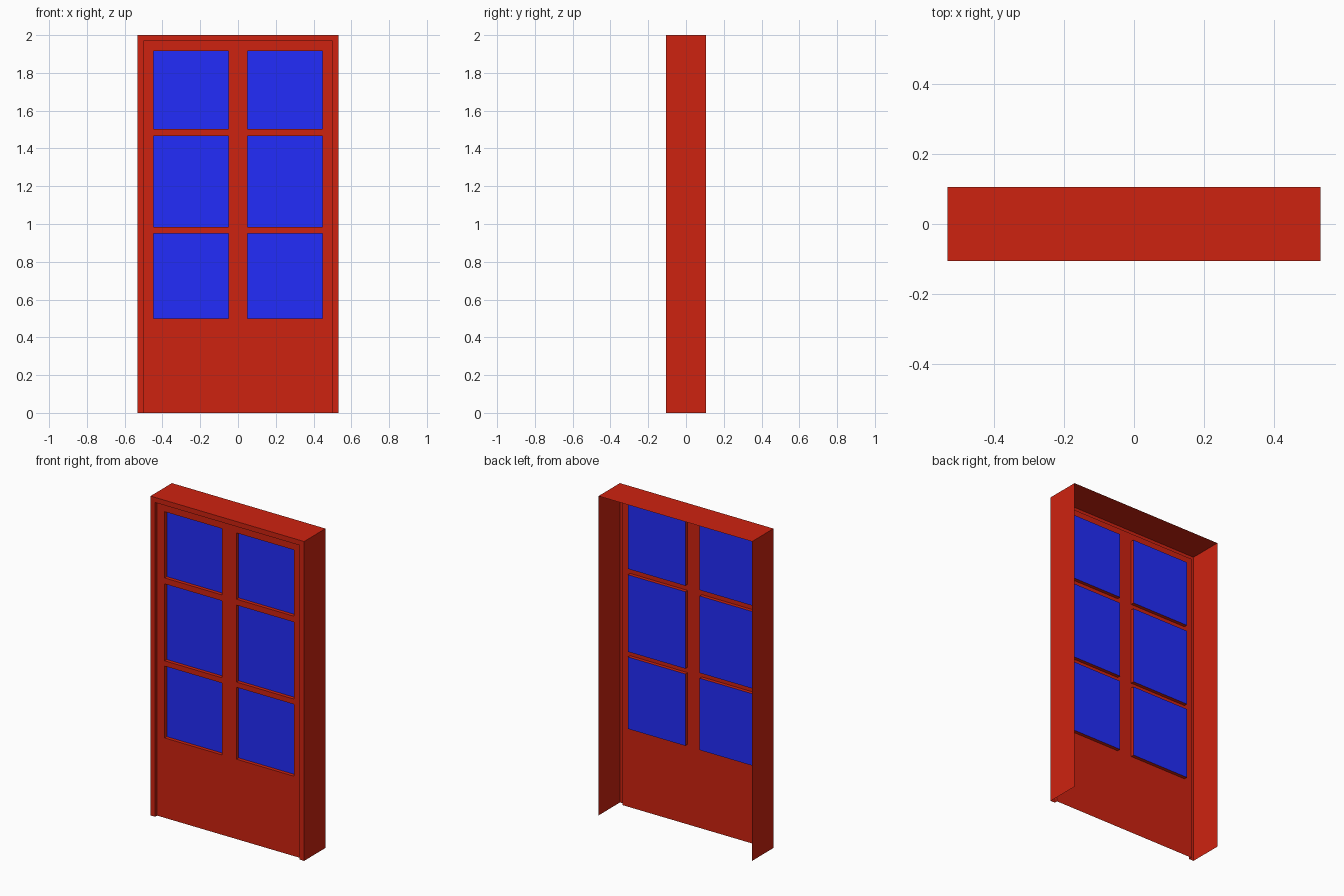
import bpy, bmesh

if "Cube" in bpy.data.objects:
    bpy.data.objects.remove(bpy.data.objects["Cube"])

W, H, D = 0.532, 2.0, 0.106        # frame half width, height, half depth
LIP, STEP, RECESS = 0.032, 0.02, 0.022
DOOR_Y = -D + STEP
PANE_Y = DOOR_Y + RECESS
COLS = [(-0.448, -0.05), (0.05, 0.448)]
ROWS = [(0.50, 0.95), (0.983, 1.465), (1.502, 1.917)]


def material(name, rgb):
    m = bpy.data.materials.new(name)
    m.diffuse_color = (*rgb, 1)
    m.use_nodes = True
    m.node_tree.nodes["Principled BSDF"].inputs["Base Color"].default_value = m.diffuse_color
    return m


def add_object(name, bm, mat):
    me = bpy.data.meshes.new(name)
    bm.to_mesh(me)
    bm.free()
    me.materials.append(mat)
    ob = bpy.data.objects.new(name, me)
    bpy.context.collection.objects.link(ob)
    return ob


red = material("red_paint", (0.617, 0.0162, 0.0052))
blue = material("blue_glass", (0.0162, 0.0248, 0.96))

# Frame: thin-walled profile (inset, y) swept up, across and down
profile = [(0, D), (0, -D), (LIP, -D), (LIP, DOOR_Y)]
bm = bmesh.new()
rings = []
for i, y in profile:
    rings.append([bm.verts.new(p) for p in (
        (-W + i, y, 0), (-W + i, y, H - i), (W - i, y, H - i), (W - i, y, 0))])
for a, b in zip(rings, rings[1:]):
    for k in range(3):
        bm.faces.new((a[k], b[k], b[k + 1], a[k + 1]))
bm.normal_update()
# outer wall of the left jamb must face -x
if bm.faces[:][0].normal.x > 0:
    bmesh.ops.reverse_faces(bm, faces=bm.faces[:])
add_object("door_frame", bm, red)

# Door leaf: sheet with six window openings pushed inward
xs = [-W + LIP] + [x for c in COLS for x in c] + [W - LIP]
zs = [0] + [z for r in ROWS for z in r] + [H - LIP]
bm = bmesh.new()
grid = [[bm.verts.new((x, DOOR_Y, z)) for x in xs] for z in zs]
openings = []
for j in range(len(zs) - 1):
    for i in range(len(xs) - 1):
        f = bm.faces.new((grid[j][i], grid[j][i + 1],
                          grid[j + 1][i + 1], grid[j + 1][i]))
        if i % 2 and j % 2:
            openings.append(f)
caps = bmesh.ops.extrude_discrete_faces(bm, faces=openings)["faces"]
for f in caps:
    bmesh.ops.translate(bm, verts=f.verts[:], vec=(0, RECESS, 0))
bmesh.ops.delete(bm, geom=caps, context='FACES_ONLY')
add_object("door_leaf", bm, red)

# Window panes closing the recesses
for x0, x1 in COLS:
    for z0, z1 in ROWS:
        bm = bmesh.new()
        bm.faces.new([bm.verts.new((x, PANE_Y, z)) for x, z in
                      ((x0, z0), (x1, z0), (x1, z1), (x0, z1))])
        add_object("window_pane", bm, blue)
